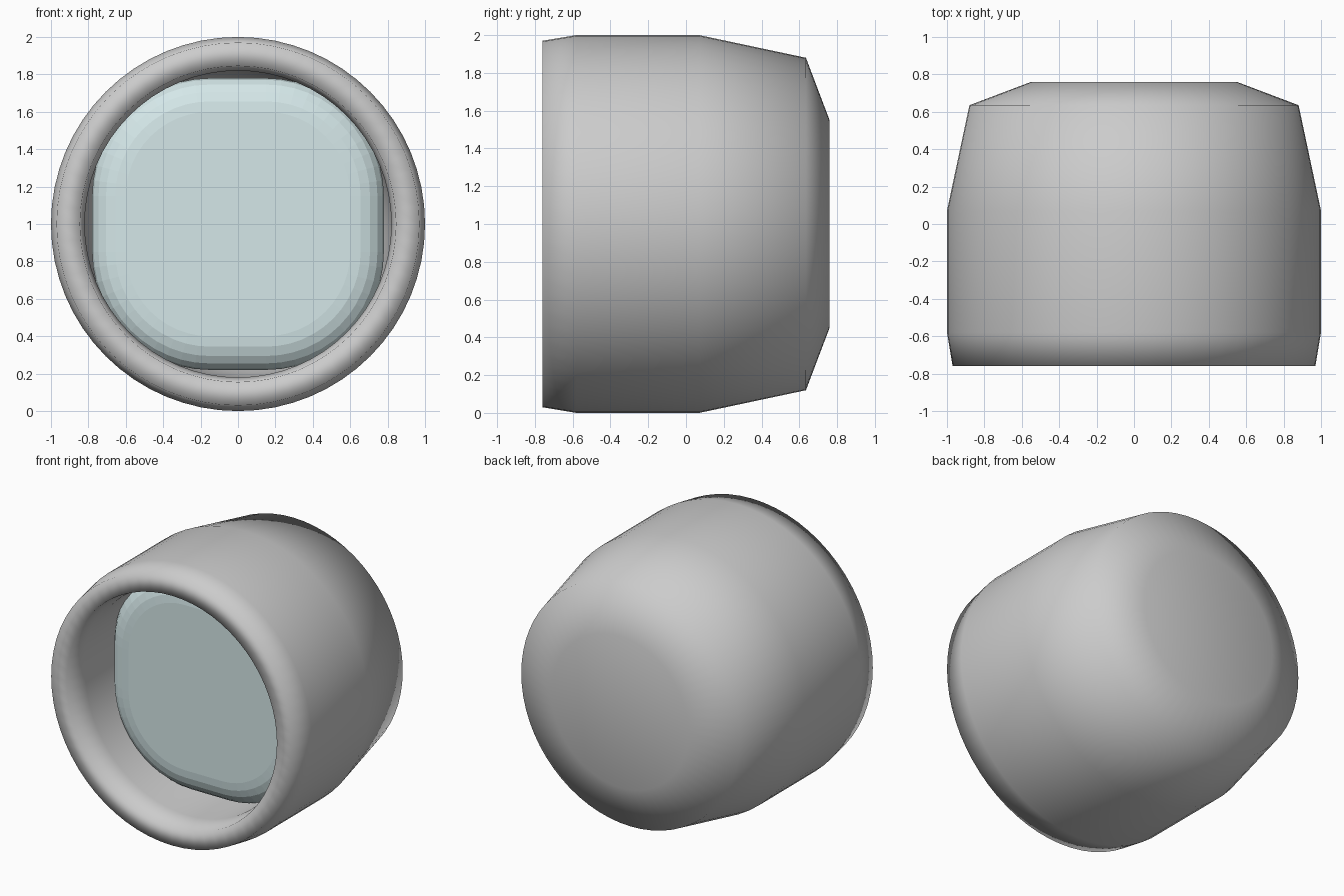
import bpy, bmesh
from math import sin, cos, pi, radians

if "Cube" in bpy.data.objects:
    bpy.data.objects.remove(bpy.data.objects["Cube"])

SEG = 64


def loft(name, rings, closed, smooth):
    """Skin a list of equally sized vertex rings and cap both ends."""
    bm = bmesh.new()
    rows = [[bm.verts.new(p) for p in ring] for ring in rings]
    for a, b in zip(rows, rows[1:]):
        n = len(a)
        for i in range(n):
            j = (i + 1) % n
            bm.faces.new((a[i], a[j], b[j], b[i]))
    if closed:
        bm.faces.new(rows[0])
        bm.faces.new(rows[-1])
    bmesh.ops.recalc_face_normals(bm, faces=bm.faces)
    for f in bm.faces:
        f.smooth = smooth
    me = bpy.data.meshes.new(name)
    bm.to_mesh(me)
    bm.free()
    ob = bpy.data.objects.new(name, me)
    bpy.context.collection.objects.link(ob)
    return ob


def circle(r, y):
    return [(r * cos(2 * pi * i / SEG), y, 1 + r * sin(2 * pi * i / SEG)) for i in range(SEG)]


def rounded_square(half, radius, y, steps=12):
    c = half - radius
    pts = []
    for q, (sx, sz) in enumerate([(1, 1), (-1, 1), (-1, -1), (1, -1)]):
        for k in range(steps + 1):
            a = radians(90) * (q + k / steps)
            pts.append((sx * c + radius * cos(a), y, 1 + sz * c + radius * sin(a)))
    return pts


# Housing: hollow turned shell, from the outer back, round the rim, to the cavity floor
profile = [(0.55, 0.76), (0.88, 0.635), (1.0, 0.07), (1.0, -0.58), (0.97, -0.76),
           (0.845, -0.76), (0.82, -0.58), (0.82, 0.05), (0.72, 0.53), (0.45, 0.62)]
loft("housing", [circle(r, y) for r, y in profile], True, True)

# Screen: pillow-edged rounded square set back inside the housing
rings = [rounded_square(0.78, 0.63, -0.18)]
for k in range(6):
    a = radians(90) * k / 5
    inset = 0.18 * (1 - cos(a))
    rings.append(rounded_square(0.78 - inset, 0.63 - inset, -0.28 - 0.12 * sin(a)))
screen = loft("screen", rings, True, False)
glass = bpy.data.materials.new("pale_glass")
glass.diffuse_color = (0.66, 0.80, 0.81, 1)
glass.use_nodes = True
glass.node_tree.nodes["Principled BSDF"].inputs["Base Color"].default_value = glass.diffuse_color
screen.data.materials.append(glass)
